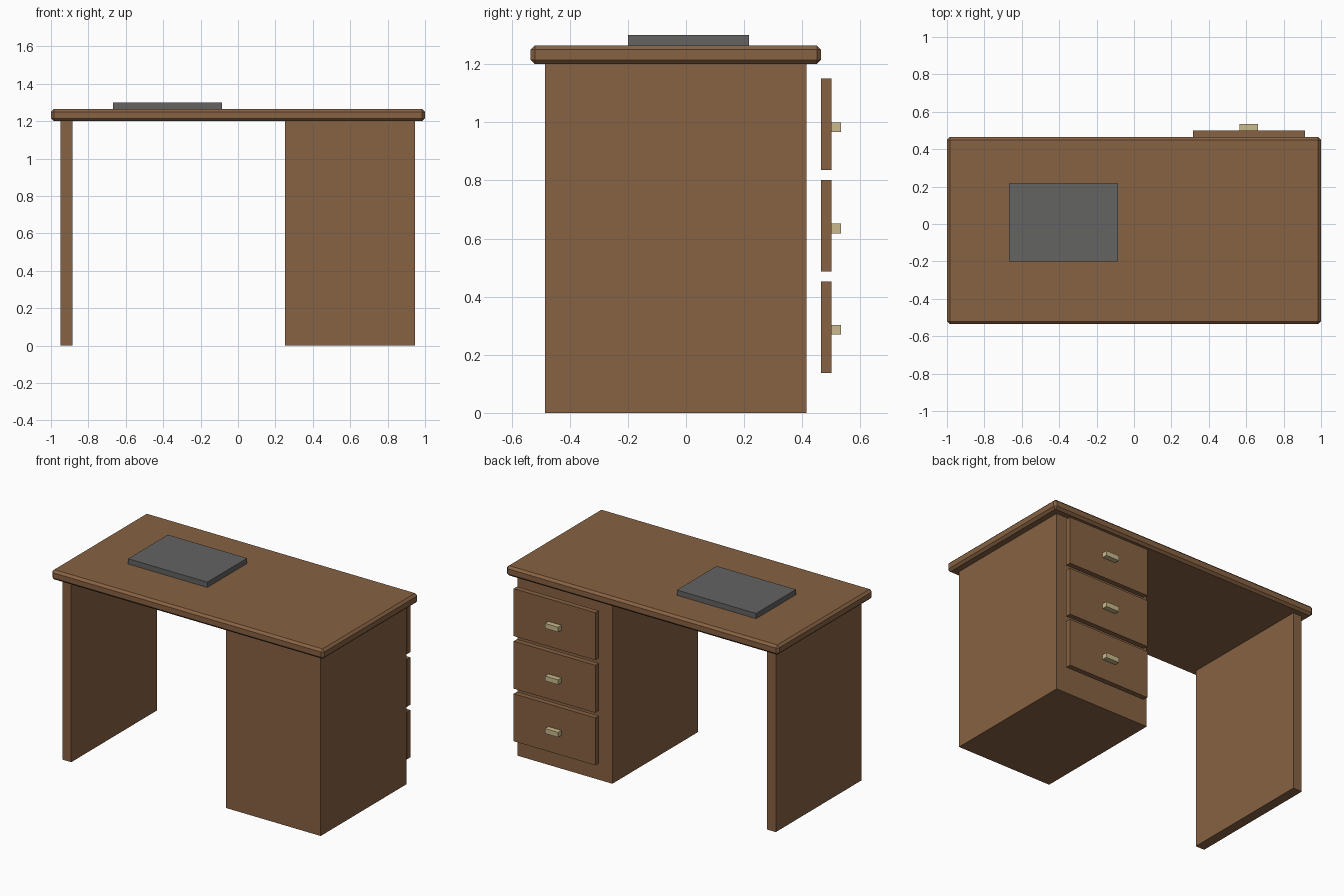
import bpy
import bmesh

if "Cube" in bpy.data.objects:
    bpy.data.objects.remove(bpy.data.objects["Cube"])


def material(name, rgb):
    m = bpy.data.materials.new(name)
    m.diffuse_color = (*rgb, 1.0)
    m.use_nodes = True
    m.node_tree.nodes["Principled BSDF"].inputs["Base Color"].default_value = m.diffuse_color
    return m


wood = material("brown wood", (0.242, 0.122, 0.055))
grey = material("dark grey", (0.127, 0.126, 0.124))
brass = material("pale brass", (0.59, 0.49, 0.26))


def box(name, x, y, z, mat, bevel=0.0):
    """Box from (min, max) ranges, with an optional chamfer on every edge."""
    bm = bmesh.new()
    bmesh.ops.create_cube(bm, size=1.0)
    for v in bm.verts:
        v.co = [r[0] if c < 0 else r[1] for c, r in zip(v.co, (x, y, z))]
    if bevel:
        bmesh.ops.bevel(bm, geom=bm.edges[:], offset=bevel, segments=1,
                        affect='EDGES', profile=0.5)
    me = bpy.data.meshes.new(name)
    bm.to_mesh(me)
    bm.free()
    me.materials.append(mat)
    ob = bpy.data.objects.new(name, me)
    bpy.context.collection.objects.link(ob)
    return ob


# Chamfered top
box("desk_top", (-1.0, 1.0), (-0.535, 0.465), (1.2, 1.265), wood, 0.015)

# Supports: thin side panel and drawer cabinet
depth = (-0.485, 0.415)
box("side_panel", (-0.95, -0.885), depth, (0.0, 1.202), wood)
box("drawer_cabinet", (0.25, 0.947), depth, (0.0, 1.202), wood)

# Three drawer fronts, standing clear of the cabinet, each with a handle
for i in range(3):
    z = 0.137 + 0.349 * i
    box(f"drawer_front_{i + 1}", (0.315, 0.915), (0.465, 0.5), (z, z + 0.315), wood)
    box(f"drawer_handle_{i + 1}", (0.565, 0.662), (0.5, 0.534),
        (z + 0.132, z + 0.165), brass)

# Desk pad lying on the top
box("desk_pad", (-0.667, -0.085), (-0.2, 0.217), (1.262, 1.3), grey)
